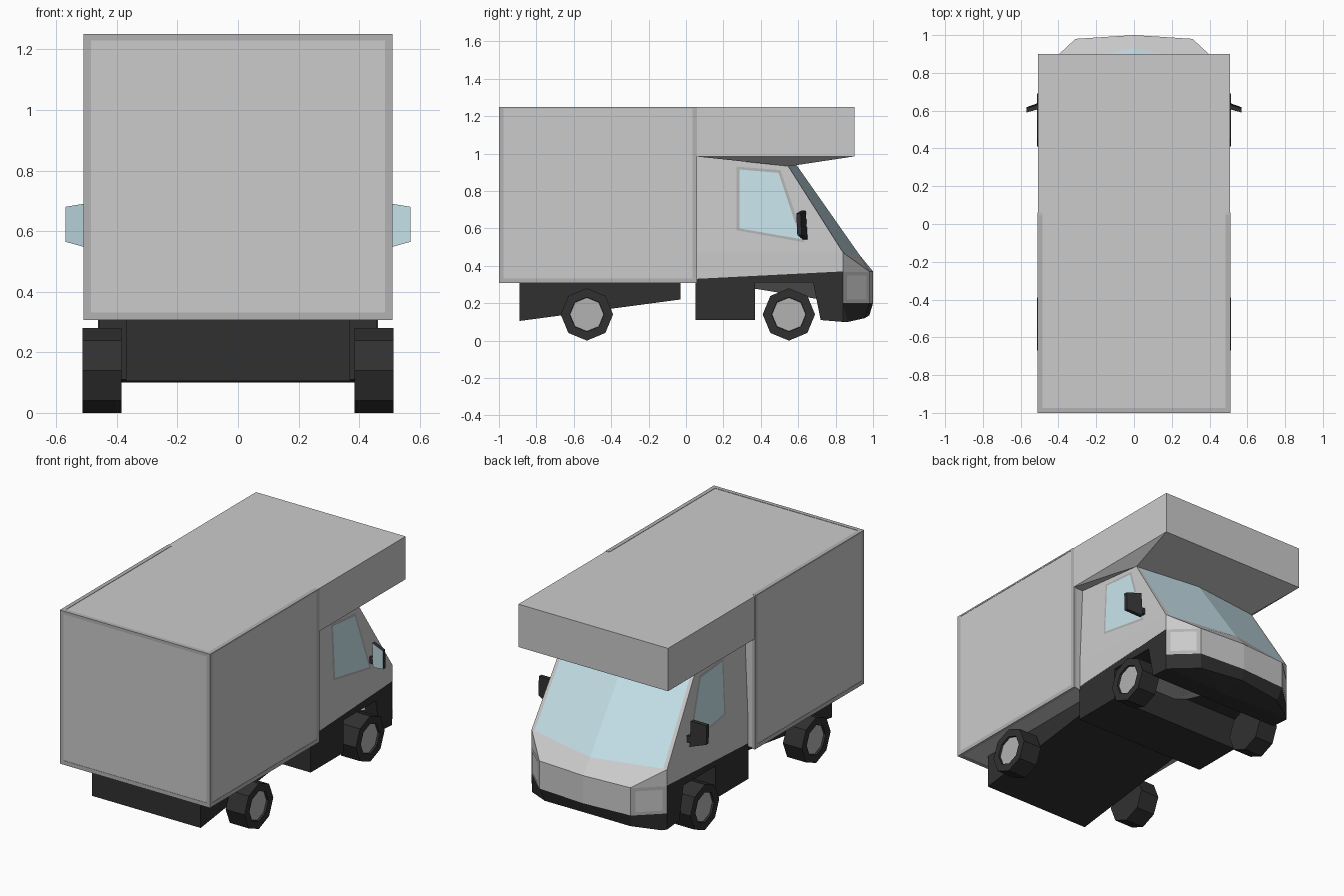
import bpy, bmesh, math
from mathutils import Vector

if "Cube" in bpy.data.objects:
    bpy.data.objects.remove(bpy.data.objects["Cube"])


def material(name, r, g, b):
    m = bpy.data.materials.new(name)
    m.diffuse_color = (r, g, b, 1)
    m.use_nodes = True
    m.node_tree.nodes["Principled BSDF"].inputs["Base Color"].default_value = m.diffuse_color
    return m


TRIM = material("trim_grey", .45, .45, .45)
DARK = material("dark_plastic", .03, .03, .03)
GLASS = material("glass_blue", .58, .78, .85)
BODY = material("body_grey", .8, .8, .8)


def build(name, verts, faces, mats=(BODY,), special=None, mirror=False):
    """Flat mesh from a few points; special maps face number to material slot."""
    bm = bmesh.new()
    vs = [bm.verts.new(v) for v in verts]
    for i, f in enumerate(faces):
        face = bm.faces.new([vs[k] for k in f])
        face.material_index = (special or {}).get(i, 0)
    bmesh.ops.recalc_face_normals(bm, faces=bm.faces[:])
    return finish(name, bm, mats, mirror)


def finish(name, bm, mats, mirror=False):
    me = bpy.data.meshes.new(name)
    bm.to_mesh(me)
    bm.free()
    for m in mats:
        me.materials.append(m)
    ob = bpy.data.objects.new(name, me)
    bpy.context.collection.objects.link(ob)
    if mirror:
        mod = ob.modifiers.new("mirror", 'MIRROR')
        mod.merge_threshold = .0001
    return ob


def prism(name, profile, x0, x1, mats=(BODY,), mirror=False):
    """Extrude a (y, z) profile from x0 to x1."""
    n = len(profile)
    verts = [(x, y, z) for x in (x0, x1) for y, z in profile]
    faces = [list(range(n)), list(range(n, 2 * n))]
    faces += [[i, (i + 1) % n, n + (i + 1) % n, n + i] for i in range(n)]
    return build(name, verts, faces, mats, mirror=mirror)


def bar(name, x, y, z, mats=(TRIM,), mirror=False):
    return prism(name, [(y[0], z[0]), (y[1], z[0]), (y[1], z[1]), (y[0], z[1])],
                 x[0], x[1], mats, mirror)


# Cargo box
bar("cargo_box", (-.508, .508), (-.998, .055), (.31, 1.248), (BODY,))

# Edge trim around the cargo box
bar("side_bottom_trim", (.49, .51), (-1, .06), (.307, .332), mirror=True)
bar("rear_post_trim", (.485, .51), (-1, -.975), (.307, 1.25), mirror=True)
bar("front_post_trim", (.49, .51), (.035, .06), (.307, 1.248), mirror=True)
bar("top_rail_trim", (.485, .51), (-1, .05), (1.24, 1.25), mirror=True)
bar("rear_top_trim", (-.51, .51), (-1, -.975), (1.23, 1.25))
bar("rear_bottom_trim", (-.51, .51), (-1, -.98), (.307, .332))

# Over-cab compartment with hipped underside
build("overcab_compartment",
      [(0, .05, 1.248), (.508, .05, 1.248), (.508, .9, 1.248), (0, .9, 1.248),
       (0, .05, .985), (.508, .05, .985), (.508, .9, .985), (0, .9, .985),
       (.44, .55, .932), (0, .55, .932)],
      [(0, 1, 2, 3), (1, 5, 6, 2), (2, 6, 7, 3), (0, 4, 5, 1),
       (5, 8, 6), (6, 8, 9, 7), (4, 9, 8, 5)], mirror=True)

# Cab shell, half, with windscreen faces in glass
a, b = Vector((.46, .84, .47)), Vector((0, .93, .455))
c, d = Vector((.44, .545, .935)), Vector((0, .59, .94))
build("cab_shell",
      [(.46, .05, .33), (.46, .84, .37), a, c, (.438, .05, 1.0), (.46, .05, .47),
       (.31, .98, .37), (0, 1, .37), b, d, (0, .05, 1.0),
       (.46, .84, .2), (.31, .98, .2), (0, 1, .2), (0, .05, .33), (0, .84, .2),
       a.lerp(b, .05), c.lerp(d, .05)],
      [(0, 1, 2, 5), (5, 2, 3, 4), (16, 8, 9, 17), (2, 16, 17, 3), (1, 6, 2),
       (2, 6, 7, 8, 16), (6, 12, 13, 7), (1, 11, 12, 6), (3, 17, 9, 10, 4),
       (0, 5, 4, 10, 14), (11, 15, 13, 12), (0, 14, 15, 11, 1)],
      (BODY, GLASS), {2: 1}, mirror=True)


# Side windows: frame and glass laid on the sloping cab side
def side_panel(name, pts, lift, mat):
    pts = [(.46 - .043 * (z - .47) + lift, y, z) for y, z in pts]
    build(name, pts, [(0, 1, 2, 3)], (mat,), mirror=True)


side_panel("side_window_frame", [(.27, .59), (.635, .525), (.505, .912), (.27, .93)], .003, TRIM)
side_panel("side_window_glass", [(.285, .60), (.613, .543), (.495, .897), (.285, .915)], .005, GLASS)


# Headlights: frame and lens on the angled front corners
def headlight(name, t0, t1, z0, z1, lift, mat):
    p, q = Vector((.46, .84, 0)), Vector((.31, .98, 0))
    out = Vector((.14, .15, 0)).normalized() * lift
    e, f = p.lerp(q, t0) + out, p.lerp(q, t1) + out
    up0, up1 = Vector((0, 0, z0)), Vector((0, 0, z1))
    build(name, [e + up0, f + up0, f + up1, e + up1], [(0, 1, 2, 3)], (mat,), mirror=True)


headlight("headlight_frame", 0, 1, .2, .368, .002, TRIM)
headlight("headlight_lens", .13, .87, .22, .348, .004, BODY)

# Dark lower cab with wheel arch, bumper and rear chassis
prism("lower_cab", [(.05, .33), (.05, .11), (.37, .11), (.37, .31), (.68, .31),
                    (.72, .11), (.84, .1), (.84, .37)], -.459, .459, (DARK,))
build("bumper",
      [(.46, .84, .2), (.31, .98, .2), (0, 1, .2), (.44, .865, .1), (.29, .955, .12),
       (0, .98, .135), (.459, .84, .1), (0, .84, .1), (0, .84, .2)],
      [(0, 3, 4, 1), (1, 4, 5, 2), (0, 6, 3), (3, 6, 7), (3, 7, 4), (4, 7, 5),
       (0, 1, 2, 8), (0, 8, 7, 6)], (DARK,), mirror=True)
prism("rear_chassis", [(-.89, .315), (-.89, .105), (-.03, .22), (-.03, .315)],
      -.37, .37, (DARK,))

# Wing mirrors: tilted dark housing, glass facing the rear, short arm
build("wing_mirror",
      [(.48, .625, .54), (.57, .595, .565), (.57, .59, .68), (.48, .615, .695),
       (.48, .65, .54), (.57, .618, .565), (.57, .613, .68), (.48, .64, .695)],
      [(0, 1, 2, 3), (4, 5, 6, 7), (0, 1, 5, 4), (1, 2, 6, 5), (2, 3, 7, 6), (3, 0, 4, 7)],
      (DARK, GLASS), {0: 1}, mirror=True)
bar("mirror_arm", (.445, .49), (.625, .642), (.56, .60), (DARK,), mirror=True)

# Octagonal wheels with recessed hubs
for label, y in (("rear", -.53), ("front", .55)):
    bm = bmesh.new()
    ring = [(.14 * math.cos(k * math.pi / 4), .14 * math.sin(k * math.pi / 4)) for k in range(8)]
    inner = [bm.verts.new((.385, y + u, .14 + v)) for u, v in ring]
    outer = [bm.verts.new((.513, y + u, .14 + v)) for u, v in ring]
    bm.faces.new(inner)
    hub = bm.faces.new(outer)
    for i in range(8):
        j = (i + 1) % 8
        bm.faces.new((inner[i], inner[j], outer[j], outer[i]))
    bmesh.ops.recalc_face_normals(bm, faces=bm.faces[:])
    bmesh.ops.inset_region(bm, faces=[hub], thickness=.048)
    bmesh.ops.inset_region(bm, faces=[hub], thickness=.002, depth=-.012)
    hub.material_index = 1
    finish(label + "_wheels", bm, (DARK, TRIM), mirror=True)
